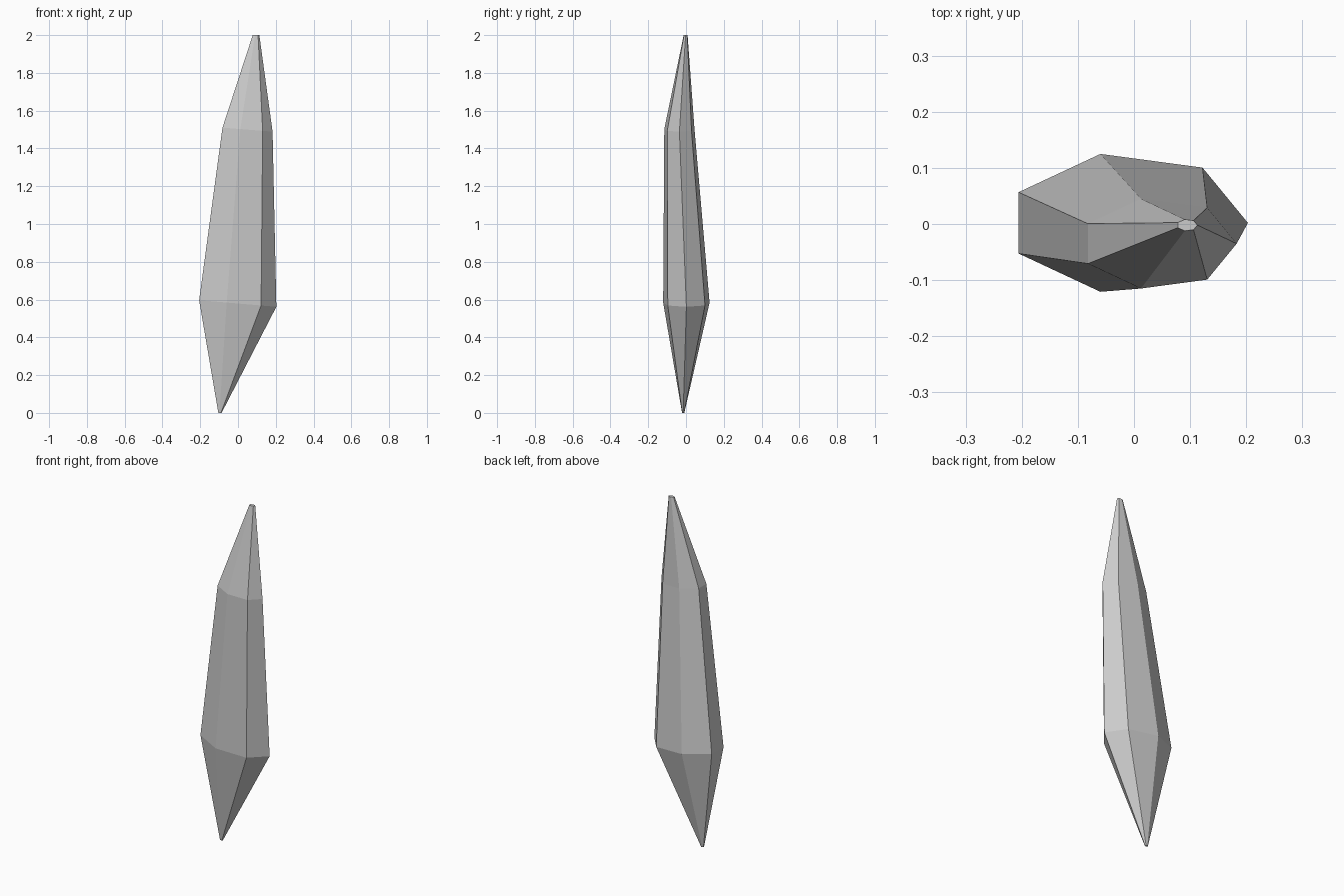
import bpy
import bmesh
from math import cos, sin, tau

cube = bpy.data.objects.get("Cube")
if cube:
    bpy.data.objects.remove(cube, do_unlink=True)

SIDES = 7

# Stone material
stone = bpy.data.materials.new("grey_stone")
stone.use_nodes = True
grey = (0.6, 0.6, 0.6, 1)
stone.diffuse_color = grey
stone.node_tree.nodes["Principled BSDF"].inputs["Base Color"].default_value = grey

# Cross-sections: centre x, centre y, z, radius x, radius y, tilt along x
SECTIONS = [
    (-0.096, -0.015, 0.00, 0.009, 0.006, 0.0),
    (-0.012, 0.002, 0.58, 0.215, 0.126, -0.085),
    (0.0435, -0.035, 1.50, 0.1395, 0.082, -0.08),
    (0.0946, -0.002, 2.00, 0.0184, 0.0105, 0.0),
]


def add_ring(bm, cx, cy, z, rx, ry, tilt):
    ring = []
    for i in range(SIDES):
        a = tau * i / SIDES
        dx = rx * cos(a)
        ring.append(bm.verts.new((cx + dx, cy + ry * sin(a), z + tilt * dx)))
    return ring


# Faceted shard: rings bridged by flat quads, closed with small caps
bm = bmesh.new()
rings = [add_ring(bm, *s) for s in SECTIONS]
for low, high in zip(rings, rings[1:]):
    for i in range(SIDES):
        j = (i + 1) % SIDES
        bm.faces.new((low[i], low[j], high[j], high[i]))
bm.faces.new(rings[0][::-1])
bm.faces.new(rings[-1])
bmesh.ops.recalc_face_normals(bm, faces=bm.faces)

mesh = bpy.data.meshes.new("crystal_shard")
bm.to_mesh(mesh)
bm.free()
mesh.materials.append(stone)
shard = bpy.data.objects.new("crystal_shard", mesh)
bpy.context.collection.objects.link(shard)
